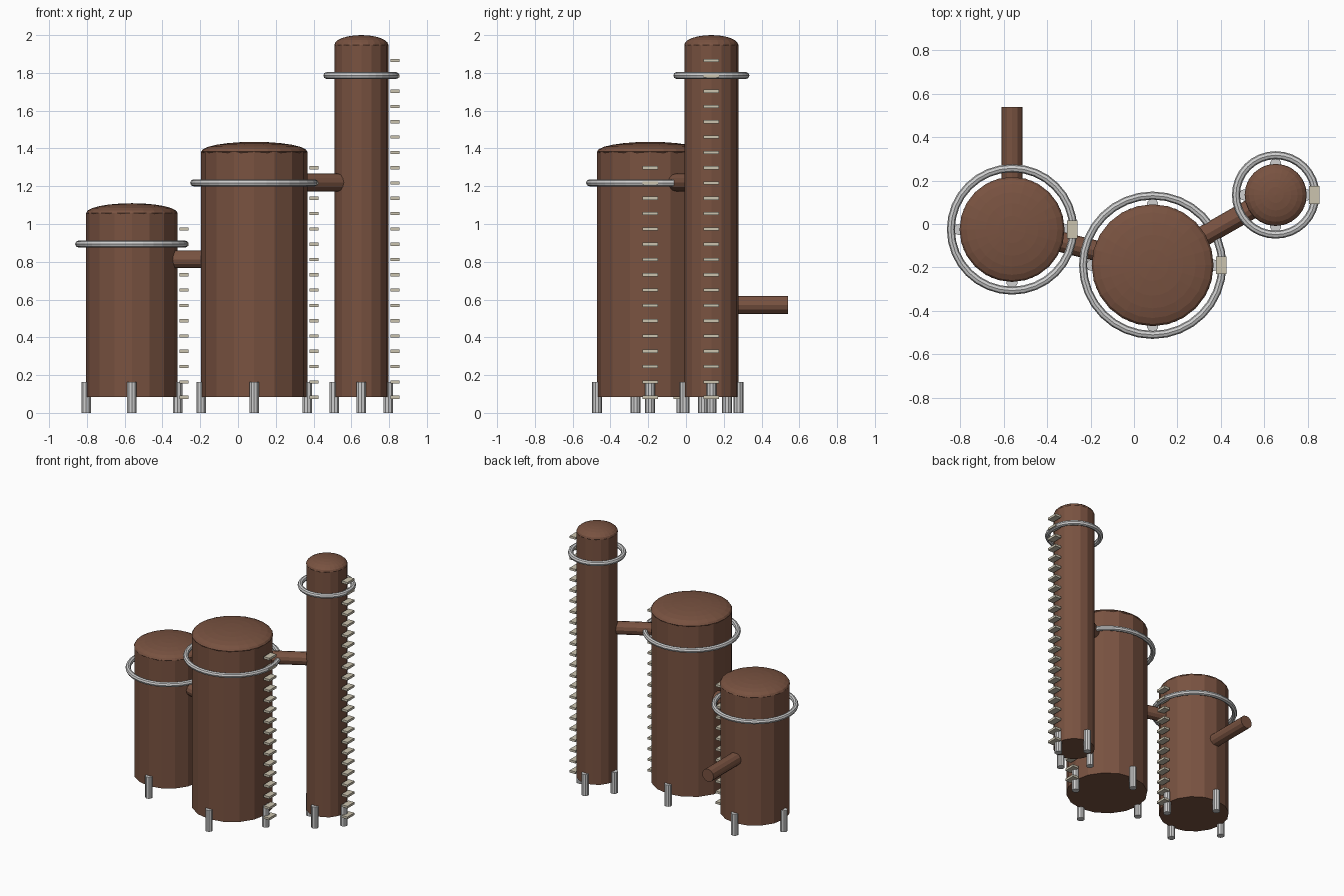
import bpy, math
from mathutils import Vector

if "Cube" in bpy.data.objects:
    bpy.data.objects.remove(bpy.data.objects["Cube"])


def material(name, rgb):
    m = bpy.data.materials.new(name)
    m.diffuse_color = (*rgb, 1)
    m.use_nodes = True
    m.node_tree.nodes["Principled BSDF"].inputs["Base Color"].default_value = m.diffuse_color
    return m


RUST = material("rust brown", (0.19, 0.085, 0.052))
STEEL = material("light steel", (0.62, 0.62, 0.62))
BEIGE = material("pale beige", (0.60, 0.55, 0.43))


def finish(name, mat, smooth=None):
    ob = bpy.context.object
    ob.name = name
    ob.data.materials.append(mat)
    if smooth:
        bpy.ops.object.shade_smooth_by_angle(angle=math.radians(smooth))
    return ob


def cylinder(name, mat, r, a, b, sides):
    a, b = Vector(a), Vector(b)
    d = b - a
    bpy.ops.mesh.primitive_cylinder_add(vertices=sides, radius=r, depth=d.length,
                                        location=(a + b) / 2)
    bpy.context.object.rotation_euler = d.to_track_quat('Z', 'Y').to_euler()
    return finish(name, mat)


def tank(name, x, y, r, top, ring_z, rungs):
    # shell and squashed dome cap
    cylinder(name + "_shell", RUST, r, (x, y, 0.085), (x, y, top), 16)
    bpy.ops.mesh.primitive_uv_sphere_add(segments=24, ring_count=12, radius=r,
                                         location=(x, y, top))
    bpy.context.object.scale.z = 0.052 / r
    finish(name + "_dome", RUST)
    # hoop around the upper shell
    bpy.ops.mesh.primitive_torus_add(location=(x, y, ring_z), major_radius=r + 0.04,
                                     minor_radius=0.0185, major_segments=32,
                                     minor_segments=8)
    finish(name + "_hoop", STEEL)
    # four feet
    for i in range(4):
        a = i * math.pi / 2
        px, py = x + r * math.cos(a), y + r * math.sin(a)
        cylinder(f"{name}_foot_{i}", STEEL, 0.0265, (px, py, 0), (px, py, 0.163), 10)
    # ladder rungs on the right side
    for i in range(rungs):
        bpy.ops.mesh.primitive_cube_add(size=1, location=(x + r + 0.035, y, 0.083 + i * 0.081))
        bpy.context.object.scale = (0.048, 0.082, 0.017)
        finish(f"{name}_rung_{i}", BEIGE)


tank("short_tank", -0.562, -0.025, 0.242, 1.058, 0.894, 12)
tank("wide_tank", 0.086, -0.19, 0.281, 1.383, 1.218, 16)
tank("tall_tank", 0.653, 0.134, 0.143, 1.948, 1.786, 23)

# connecting pipes and rear outlet
cylinder("low_pipe", RUST, 0.047, (-0.562, -0.025, 0.813), (0.086, -0.19, 0.813), 12)
cylinder("high_pipe", RUST, 0.047, (0.086, -0.19, 1.22), (0.653, 0.134, 1.22), 12)
cylinder("outlet_pipe", RUST, 0.048, (-0.562, -0.025, 0.571), (-0.562, 0.54, 0.571), 12)
